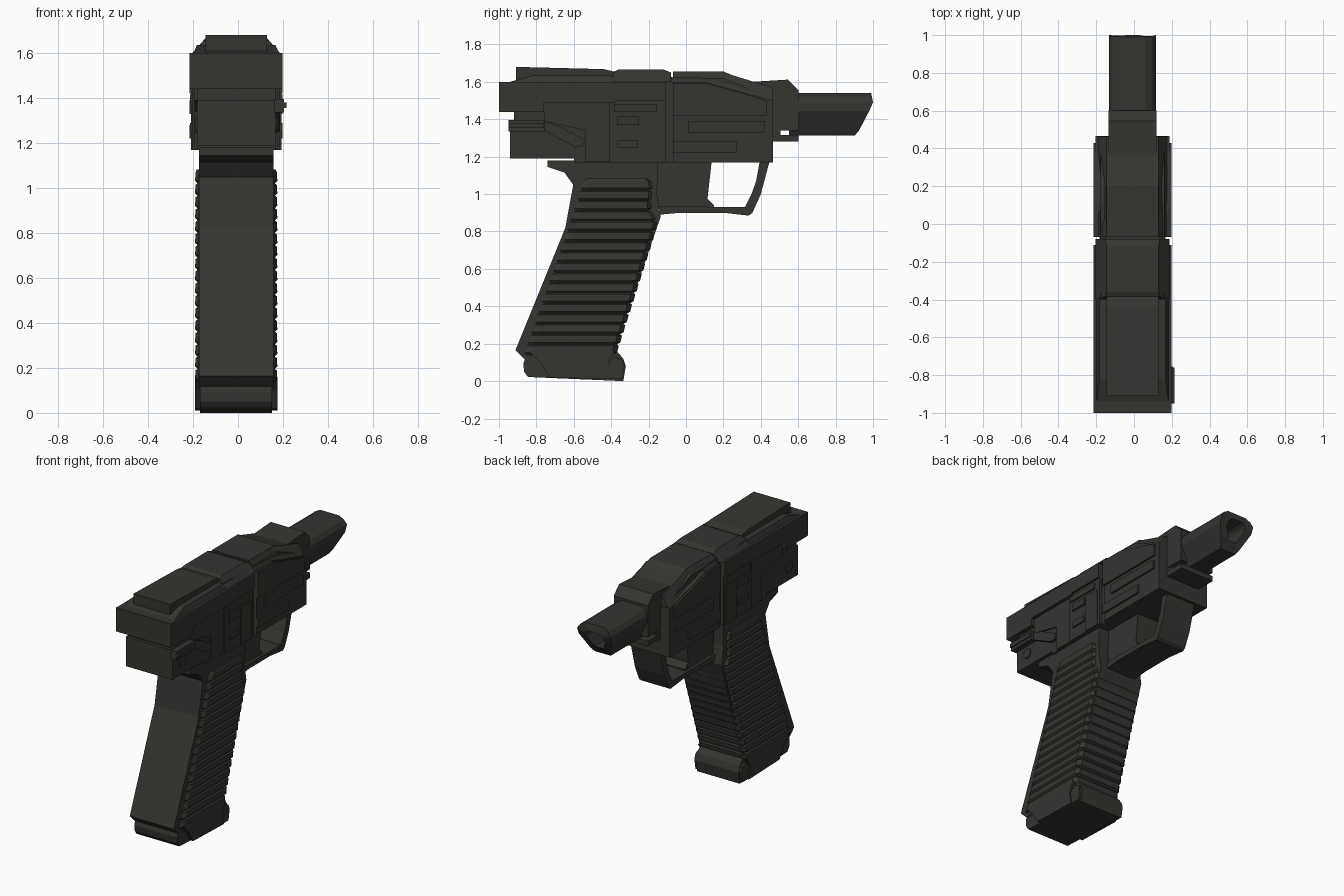
import bpy, bmesh
from math import cos, sin, pi

CX = -0.008  # centre plane of the gun
mat = bpy.data.materials.new("dark_metal")
mat.diffuse_color = (0.036, 0.035, 0.031, 1)


def finish(name, bm):
    bmesh.ops.recalc_face_normals(bm, faces=bm.faces)
    me = bpy.data.meshes.new(name)
    bm.to_mesh(me)
    bm.free()
    me.materials.append(mat)
    ob = bpy.data.objects.new(name, me)
    bpy.context.collection.objects.link(ob)
    return ob


def prism(name, pts, hw):
    """Side profile (y, z[, own half width]) extruded across x."""
    bm = bmesh.new()
    sides = []
    for s in (-1, 1):
        sides.append([bm.verts.new((CX + s * (p[2] if len(p) > 2 else hw), p[0], p[1])) for p in pts])
        bm.faces.new(sides[-1])
    n = len(pts)
    for i in range(n):
        j = (i + 1) % n
        bm.faces.new((sides[0][i], sides[0][j], sides[1][j], sides[1][i]))
    return finish(name, bm)


def box(name, y0, y1, z0, z1, hw):
    return prism(name, [(y0, z0), (y1, z0), (y1, z1), (y0, z1)], hw)


def loft(name, rings):
    """Skin through a list of equal-length rings, closed at both ends."""
    bm = bmesh.new()
    vr = [[bm.verts.new(p) for p in r] for r in rings]
    n = len(rings[0])
    for a, b in zip(vr, vr[1:]):
        for i in range(n):
            j = (i + 1) % n
            bm.faces.new((a[i], a[j], b[j], b[i]))
    bm.faces.new(vr[0])
    bm.faces.new(vr[-1])
    return finish(name, bm)


def lerp_path(t, path):
    """Piecewise linear lookup."""
    for (a, va), (b, vb) in zip(path, path[1:]):
        if t <= b:
            return va + (vb - va) * max(0, (t - a) / (b - a))
    return path[-1][1]


# Receiver core and rear block
prism("receiver_core", [(-0.94, 1.19), (-0.94, 1.39), (-0.92, 1.39), (-0.92, 1.5), (0.44, 1.5),
                        (0.44, 1.17), (-0.6, 1.17), (-0.6, 1.19)], 0.175)
prism("spine", [(-0.9, 1.45), (-0.9, 1.6), (-0.39, 1.63), (0.2, 1.62), (0.44, 1.52), (0.44, 1.45)], 0.17)
prism("rear_side_panel", [(-0.54, 1.175), (-0.41, 1.175), (-0.41, 1.5), (-0.76, 1.5), (-0.76, 1.39),
                          (-0.54, 1.34)], 0.185)

# Rear slide with stepped top
prism("rear_slide", [(-1, 1.44), (-0.76, 1.44), (-0.76, 1.49), (-0.375, 1.49), (-0.375, 1.6), (-1, 1.6)], 0.207)
prism("rear_slide_step", [(-0.94, 1.6, 0.19), (-0.82, 1.635, 0.175), (-0.4, 1.635, 0.175), (-0.38, 1.6, 0.19)], 0.19)
prism("rear_top_cap", [(-0.91, 1.6), (-0.91, 1.68), (-0.44, 1.668), (-0.385, 1.655), (-0.385, 1.6)], 0.137)

# Middle section
box("middle_section", -0.41, -0.11, 1.17, 1.6, 0.195)
box("middle_rib", -0.24, -0.13, 1.17, 1.42, 0.202)
box("middle_upper_band", -0.375, -0.11, 1.5, 1.6, 0.207)
prism("middle_top_cap", [(-0.4, 1.6, 0.195), (-0.385, 1.655, 0.145), (-0.36, 1.666, 0.137),
                         (-0.12, 1.666, 0.137), (-0.08, 1.65, 0.145), (-0.08, 1.6, 0.195)], 0.19)
for i, (y0, y1, z0, z1) in enumerate([(-0.385, -0.155, 1.44, 1.48), (-0.37, -0.25, 1.37, 1.415),
                                      (-0.365, -0.26, 1.25, 1.29)]):
    box(f"middle_window_{i}", y0, y1, z0, z1, 0.205)

# Front section
prism("front_section", [(-0.07, 1.17), (0.465, 1.17), (0.465, 1.5), (0.3, 1.545), (0.1, 1.6), (-0.07, 1.6)], 0.195)
prism("front_side_plate", [(-0.07, 1.42), (0.43, 1.42), (0.43, 1.5), (0.3, 1.54), (0.1, 1.595), (-0.07, 1.595)], 0.207)
prism("front_top_cap", [(-0.07, 1.58, 0.195), (-0.07, 1.655, 0.137), (0.2, 1.655, 0.137), (0.25, 1.635, 0.137),
                        (0.462, 1.57, 0.137), (0.462, 1.48, 0.195), (0.1, 1.58, 0.195)], 0.19)
box("front_upper_panel", 0.01, 0.42, 1.33, 1.39, 0.207)
box("front_lower_panel", -0.07, 0.27, 1.22, 1.28, 0.207)

# Barrel housing and lower lip
prism("barrel_housing", [(0.35, 1.6), (0.545, 1.612), (0.602, 1.555), (0.602, 1.34), (0.4, 1.34)], 0.128)
box("housing_lip", 0.4, 0.602, 1.28, 1.315, 0.128)
box("housing_lip_rear", 0.4, 0.505, 1.28, 1.4, 0.12)

# Faceted barrel with slanted muzzle and bore
half = [(0.07, 1.54), (0.105, 1.52), (0.125, 1.49), (0.125, 1.445), (0.075, 1.34), (0.06, 1.313)]
sect = half + [(-x, z) for x, z in reversed(half)]
muzzle = [(1.31, 0.9), (1.34, 0.925), (1.445, 0.98), (1.49, 1.0), (1.54, 0.99)]


def barrel_ring(scale, y=None):
    pts = [(x * scale, 1.435 + (z - 1.435) * scale) for x, z in sect]
    return [(CX + x, lerp_path(z, muzzle) if y is None else y, z) for x, z in pts]


loft("barrel", [barrel_ring(1, 0.55), barrel_ring(1), barrel_ring(0.55), barrel_ring(0.55, 0.8)])

# Safety lever on the right side, with pivot pins on both sides
def right_side(name, pts, x0, x1):
    loft(name, [[(x, y, z) for y, z in pts] for x in (x0, x1)])


right_side("lever_tab", [(-0.95, 1.335), (-0.755, 1.335), (-0.755, 1.365), (-0.755, 1.395), (-0.95, 1.395)], 0.16, 0.205)
right_side("lever_ridge", [(-0.95, 1.355), (-0.76, 1.355), (-0.76, 1.38), (-0.95, 1.38)], 0.2, 0.215)
right_side("lever_arm", [(-0.76, 1.34), (-0.59, 1.25), (-0.55, 1.255), (-0.54, 1.29), (-0.67, 1.36), (-0.76, 1.39)], 0.16, 0.186)
prism("pivot_pin", [(-0.835 + 0.035 * cos(a * pi / 6), 1.28 + 0.035 * sin(a * pi / 6)) for a in range(12)], 0.182)

# Trigger and guard
prism("trigger_block", [(-0.2, 1.2), (-0.2, 0.92), (0.15, 0.925), (0.15, 0.94), (0.115, 0.975), (0.14, 1.2)], 0.09)
prism("trigger_guard", [(0.45, 1.18), (0.44, 1.15), (0.4, 1.0), (0.355, 0.9), (0.335, 0.885), (0.2, 0.9), (-0.03, 0.9),
                        (-0.14, 0.89), (-0.14, 0.935), (0.315, 0.93), (0.35, 1.0), (0.375, 1.07), (0.395, 1.18)], 0.11)

# Grip core with tang and backstrap
prism("grip_core", [(-0.74, 1.18), (-0.74, 1.145), (-0.65, 1.115), (-0.603, 1.05), (-0.645, 0.82), (-0.912, 0.165),
                    (-0.86, 0.115), (-0.39, 0.1), (-0.38, 0.17), (-0.135, 0.88), (-0.155, 1.0), (-0.15, 1.18)], 0.165)

# Wrap-around grip ridges
def grip_ring(z, d):
    back = lerp_path(z, [(0.1, -0.85), (0.8, -0.605), (1.06, -0.52), (1.09, -0.5)])
    front = lerp_path(z, [(0.1, -0.385), (0.85, -0.145), (0.92, -0.18), (1.06, -0.17), (1.09, -0.19)]) - d
    w = 0.183 - d * 0.7
    h = [(w - 0.015, back - 0.03), (w, back), (w, front - 0.025), (w - 0.025, front)]
    return [(CX + x, y, z) for x, y in h] + [(CX - x, y, z) for x, y in reversed(h)]


rings, n, step = [], 17, 0.055
for i in range(n):
    z = 0.14 + i * step
    rings += [grip_ring(z, 0.016), grip_ring(z + 0.012, 0), grip_ring(z + step - 0.006, 0.003)]
rings.append(grip_ring(1.082, 0.01))
loft("grip_ridges", rings)

# Magazine base plate
prism("base_plate", [(-0.87, 0.09), (-0.865, 0.05), (-0.845, 0.022), (-0.335, 0.0), (-0.322, 0.08), (-0.335, 0.12),
                     (-0.37, 0.16), (-0.82, 0.16), (-0.86, 0.125)], 0.16)
prism("base_side_cover", [(-0.78, 0.1), (-0.73, 0.02), (-0.4, 0.01), (-0.42, 0.09), (-0.38, 0.16), (-0.84, 0.16)], 0.183)
prism("base_toe", [(-0.42, 0.09), (-0.4, 0.01), (-0.34, 0.01), (-0.328, 0.08), (-0.34, 0.115), (-0.38, 0.13)], 0.175)
